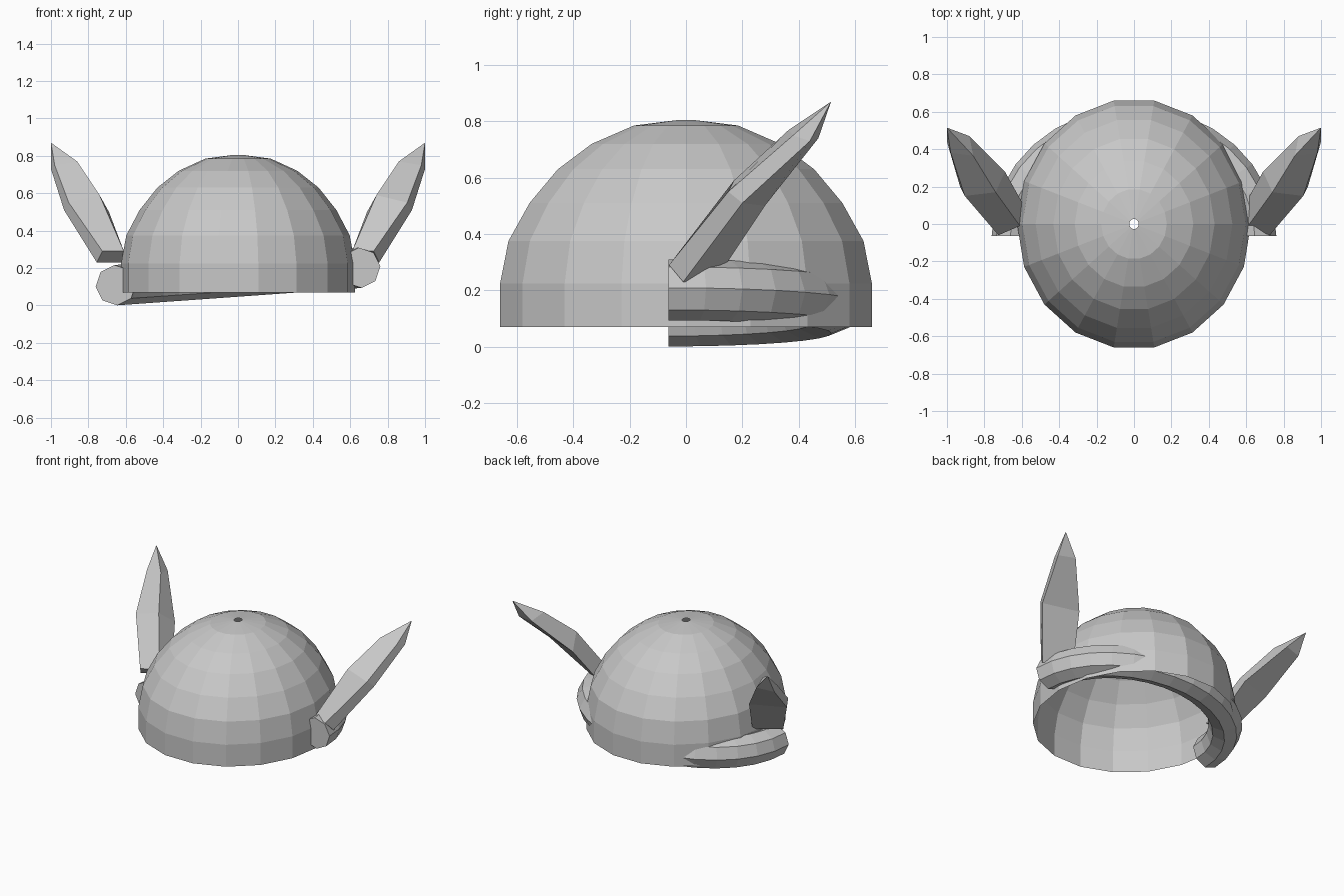
import bpy, bmesh
from math import sin, cos, pi, tau
from mathutils import Matrix, Vector

cube = bpy.data.objects.get("Cube")
if cube:
    bpy.data.objects.remove(cube, do_unlink=True)

grey = bpy.data.materials.new("plain_grey")
grey.use_nodes = True
COLOUR = (0.58, 0.58, 0.58, 1)
grey.diffuse_color = COLOUR
grey.node_tree.nodes["Principled BSDF"].inputs["Base Color"].default_value = COLOUR


def loft(name, rings, closed=True, cap_start=False, cap_end=False):
    """Bridge equal rings of points into one flat-shaded surface."""
    bm = bmesh.new()
    loops = [[bm.verts.new(p) for p in ring] for ring in rings]
    n = len(loops[0])
    for a, b in zip(loops, loops[1:]):
        for i in range(n if closed else n - 1):
            j = (i + 1) % n
            bm.faces.new((a[i], a[j], b[j], b[i]))
    if cap_start:
        bm.faces.new(loops[0][::-1])
    if cap_end:
        bm.faces.new(loops[-1])
    bmesh.ops.remove_doubles(bm, verts=bm.verts, dist=0.0005)
    bmesh.ops.recalc_face_normals(bm, faces=bm.faces)
    mesh = bpy.data.meshes.new(name)
    bm.to_mesh(mesh)
    bm.free()
    mesh.materials.append(grey)
    obj = bpy.data.objects.new(name, mesh)
    bpy.context.collection.objects.link(obj)
    return obj


# Open dome with a small hole at the crown
SIDES = 18
profile = [(0.67, 0.07), (0.67, 0.225), (0.64, 0.375), (0.564, 0.51),
           (0.462, 0.63), (0.34, 0.72), (0.188, 0.785), (0.027, 0.805)]
loft("helmet_dome", [[(0.933 * r * cos(tau * i / SIDES), r * sin(tau * i / SIDES), z)
                      for i in range(SIDES)] for r, z in profile])

# Tilted half ring that wraps the back, with capped ends at the sides
STEPS, SECTION, TUBE = 16, 8, 0.108
tilt = Matrix.Rotation(-0.071, 3, 'Y')
rings = []
for s in range(STEPS + 1):
    a = pi * s / STEPS
    ring = []
    for k in range(SECTION):
        t = tau * k / SECTION
        out = TUBE * cos(t)
        p = Vector(((0.655 + out) * cos(a), (0.58 + out) * sin(a), TUBE * sin(t)))
        ring.append(tilt @ p + Vector((0, -0.063, 0.155)))
    rings.append(ring)
loft("back_band", rings, cap_start=True, cap_end=True)

# Wing blades: front outer, front inner, back inner, back outer at each level
tip = (1.0, 0.515, 0.87)
blade = [
    [(0.725, -0.06, 0.29), (0.61, -0.01, 0.29), (0.59, 0.10, 0.23), (0.755, -0.01, 0.23)],
    [(0.905, 0.15, 0.55), (0.74, 0.17, 0.59), (0.69, 0.28, 0.50), (0.93, 0.20, 0.51)],
    [(0.98, 0.38, 0.75), (0.86, 0.365, 0.77), (0.88, 0.47, 0.74), (1.0, 0.44, 0.73)],
    [tip] * 4,
]


def wing(name, side):
    levels = [[(side * x, y, z) for x, y, z in ring] for ring in blade]
    bm = bmesh.new()
    loops = [[bm.verts.new(p) for p in ring] for ring in levels[:-1]]
    point = bm.verts.new(levels[-1][0])
    for a, b in zip(loops, loops[1:]):
        for i in range(4):
            j = (i + 1) % 4
            bm.faces.new((a[i], a[j], b[j], b[i]))
    for i in range(4):
        bm.faces.new((loops[-1][i], loops[-1][(i + 1) % 4], point))
    bm.faces.new(loops[0][::-1])
    bmesh.ops.recalc_face_normals(bm, faces=bm.faces)
    mesh = bpy.data.meshes.new(name)
    bm.to_mesh(mesh)
    bm.free()
    mesh.materials.append(grey)
    bpy.context.collection.objects.link(bpy.data.objects.new(name, mesh))


wing("left_wing", 1)
wing("right_wing", -1)
